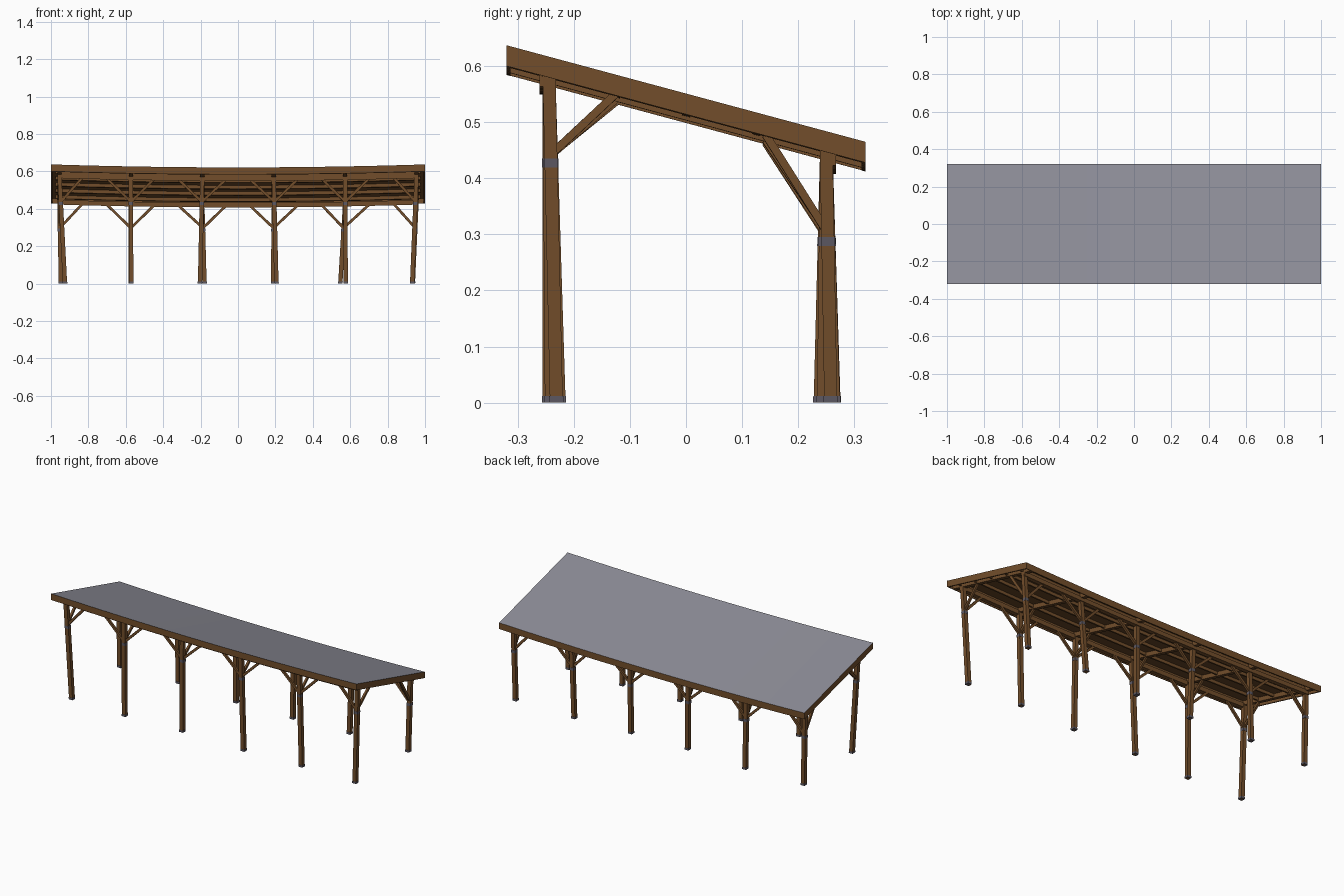
import bpy, bmesh
from mathutils import Vector

if "Cube" in bpy.data.objects:
    bpy.data.objects.remove(bpy.data.objects["Cube"])

def material(name, col):
    m = bpy.data.materials.new(name)
    m.diffuse_color = (*col, 1)
    m.use_nodes = True
    m.node_tree.nodes["Principled BSDF"].inputs["Base Color"].default_value = m.diffuse_color
    return m

WOOD = material("brown wood", (0.17, 0.076, 0.024))
METAL = material("dark metal", (0.11, 0.10, 0.125))
ROOF = material("grey roofing", (0.265, 0.265, 0.31))

def sag(x):
    return -0.016 * (1 - x * x)

def roof_z(y):
    return 0.551 - 0.269 * y

def finish(name, rings, mats, rule=None):
    """Skin a list of four-point rings into a closed bar."""
    bm = bmesh.new()
    rings = [[bm.verts.new(p) for p in r] for r in rings]
    for r, q in zip(rings, rings[1:]):
        for k in range(4):
            bm.faces.new((r[k], r[(k + 1) % 4], q[(k + 1) % 4], q[k]))
    bm.faces.new(rings[0])
    bm.faces.new(rings[-1])
    bmesh.ops.recalc_face_normals(bm, faces=bm.faces[:])
    if rule:
        for f in bm.faces:
            f.material_index = rule(f.normal)
    me = bpy.data.meshes.new(name)
    bm.to_mesh(me)
    bm.free()
    for m in mats:
        me.materials.append(m)
    ob = bpy.data.objects.new(name, me)
    bpy.context.collection.objects.link(ob)

def beam(name, a, b, w, h, mat=WOOD, plumb=False):
    """Straight bar from a to b: w sideways, h in depth."""
    a, b = Vector(a), Vector(b)
    d = (b - a).normalized()
    if plumb:
        side, up = Vector((1, 0, 0)), Vector((0, 1, 0))
    else:
        side = d.cross(Vector((0, 0, 1))).normalized()
        up = side.cross(d)
    finish(name, [[p + side * w / 2 * s + up * h / 2 * t
                   for s, t in ((-1, -1), (1, -1), (1, 1), (-1, 1))] for p in (a, b)], (mat,))

def slab(name, x0, x1, y0, y1, d0, d1, segs=16, mats=(WOOD,), rule=None):
    """Piece following the slope and sag of the roof, between depths d0 and d1."""
    rings = []
    for i in range(segs + 1):
        x = x0 + (x1 - x0) * i / segs
        rings.append([(x, y, roof_z(y) + sag(x) - d)
                      for y, d in ((y0, d0), (y1, d0), (y1, d1), (y0, d1))])
    finish(name, rings, mats, rule)

# sloping, sagging roof deck with edge boards all round
slab("roof_deck", -1, 1, -0.32, 0.32, 0, 0.012, mats=(WOOD, ROOF),
     rule=lambda n: 1 if n.z > 0.5 else 0)
slab("front_fascia", -1, 1, -0.32, -0.313, 0.011, 0.037)
slab("back_fascia", -1, 1, 0.313, 0.32, 0.011, 0.037)
slab("left_fascia", -1, -0.993, -0.314, 0.314, 0.011, 0.037, 1)
slab("right_fascia", 0.993, 1, -0.314, 0.314, 0.011, 0.037, 1)

# purlins running lengthwise under the deck
for i in range(5):
    y = -0.25 + i * 0.125
    slab("purlin", -0.975, 0.975, y - 0.007, y + 0.007, 0.011, 0.03)

# long beams resting on each row of posts
for name, y, z, h in (("front_beam", -0.249, 0.578, 0.026), ("back_beam", 0.255, 0.436, 0.025)):
    finish(name, [[(x, y + sy * 0.012, z + sag(x) + sz * h / 2)
                   for sy, sz in ((-1, -1), (1, -1), (1, 1), (-1, 1))]
                  for x in [-0.965 + 1.93 * k / 16 for k in range(17)]], (WOOD,))

# leaning posts with metal foot and band, rafters and braces, frame by frame
FRONT = ((.03, .012), (.002, 0), (-.012, .013), (.0145, .004), (.003, .018), (-.024, .013))
BACK = ((.008, 0), (0, .014), (.012, -.011), (-.003, -.005), (-.026, .013), (-.02, .008))
for i in range(6):
    x = -0.955 + i * 0.382
    s = sag(x)
    slab("rafter", x - 0.011, x + 0.011, -0.313, 0.313, 0.011, 0.037, 1)
    rows = (("front", -0.244, 0.585, 0.427, FRONT[i], 0.57),
            ("back", 0.25, 0.45, 0.287, BACK[i], 0.43))
    for row, y, top, band, (dx, dy), brace_top in rows:
        foot = Vector((x + dx, y + dy, 0))
        head = Vector((x, y, top + s))

        def at(z):
            return foot.lerp(head, z / head.z)

        beam(row + "_post", foot, head, 0.023, 0.023, plumb=True)
        beam(row + "_post_foot", foot, at(0.012), 0.025, 0.025, METAL, plumb=True)
        beam(row + "_post_band", at(band - 0.008), at(band + 0.008), 0.0245, 0.0245,
             METAL, plumb=True)
        # lengthwise braces, none beyond the end posts
        for side in (-1, 1):
            if 0 <= i + side <= 5:
                beam(row + "_brace", at(band + 0.01), (x + side * 0.125, y, brace_top + s),
                     0.012, 0.014)
        # crosswise brace up to the rafter
        ye = -0.126 if row == "front" else 0.142
        beam(row + "_cross_brace", at(band + 0.015), (x, ye, roof_z(ye) - 0.034 + s),
             0.012, 0.014)
